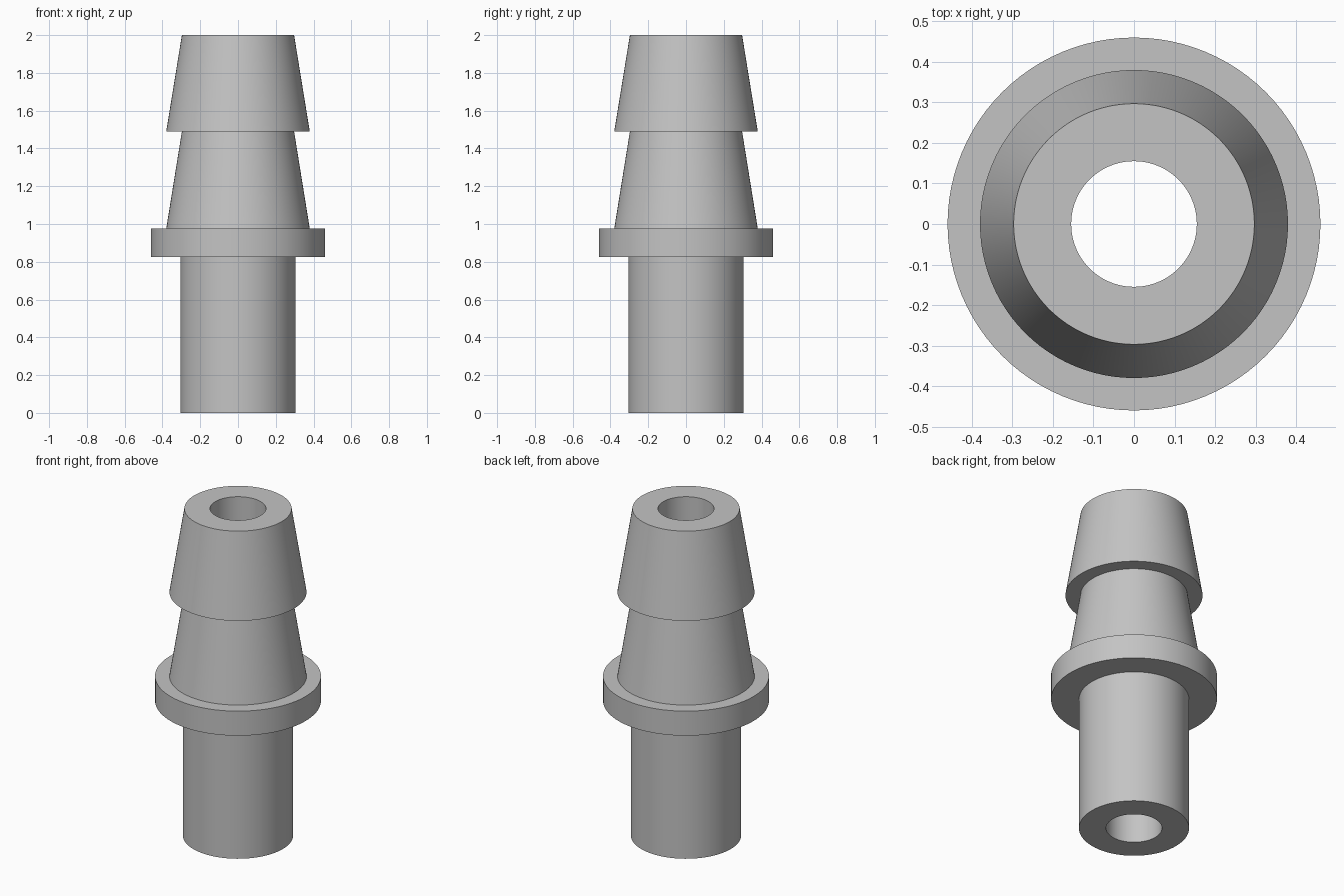
import bpy
import bmesh
import math

SEGMENTS = 96
BORE = 0.155

cube = bpy.data.objects.get("Cube")
if cube:
    bpy.data.objects.remove(cube, do_unlink=True)

# Plain grey plastic
grey = bpy.data.materials.new("grey_plastic")
grey.use_nodes = True
colour = (0.55, 0.55, 0.55, 1.0)
grey.diffuse_color = colour
grey.node_tree.nodes["Principled BSDF"].inputs["Base Color"].default_value = colour


def lathe(name, profile):
    """Turn a closed (radius, height) profile around the z axis."""
    bm = bmesh.new()
    rings = []
    for i in range(SEGMENTS):
        a = math.tau * i / SEGMENTS
        rings.append([bm.verts.new((r * math.cos(a), r * math.sin(a), z))
                      for r, z in profile])
    count = len(profile)
    for i, ring in enumerate(rings):
        following = rings[(i + 1) % SEGMENTS]
        for j in range(count):
            k = (j + 1) % count
            bm.faces.new((ring[j], following[j], following[k], ring[k]))
    bmesh.ops.recalc_face_normals(bm, faces=bm.faces)
    mesh = bpy.data.meshes.new(name)
    bm.to_mesh(mesh)
    bm.free()
    mesh.materials.append(grey)
    obj = bpy.data.objects.new(name, mesh)
    bpy.context.collection.objects.link(obj)
    bpy.ops.object.select_all(action="DESELECT")
    obj.select_set(True)
    bpy.context.view_layer.objects.active = obj
    bpy.ops.object.shade_smooth_by_angle(angle=math.radians(30))
    return obj


# Hollow hose fitting: spigot, stop flange and two tapered barbs
lathe("barbed_hose_fitting", [
    (BORE, 0.0),
    (0.305, 0.0), (0.305, 0.825),     # spigot
    (0.46, 0.825), (0.46, 0.975),     # flange
    (0.38, 0.975), (0.297, 1.49),     # lower barb
    (0.38, 1.49), (0.297, 2.0),       # upper barb
    (BORE, 2.0),
])
